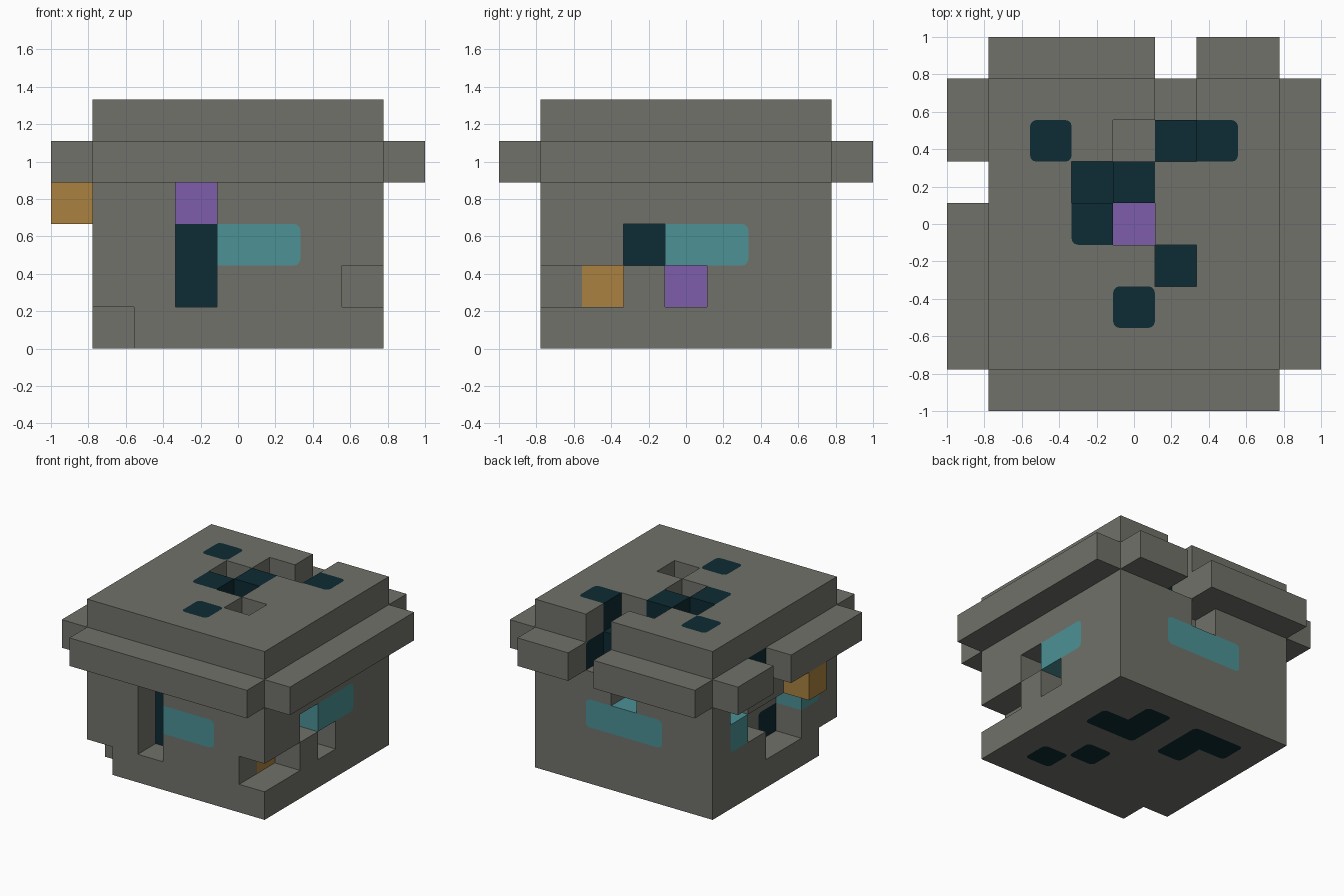
import bpy
import bmesh
import math
from itertools import product
from mathutils import Vector

if "Cube" in bpy.data.objects:
    bpy.data.objects.remove(bpy.data.objects["Cube"], do_unlink=True)

UNIT = 2 / 9
ROUND = 0.15   # corner radius of inlaid patches, in blocks


def material(name, colour):
    mat = bpy.data.materials.new(name)
    mat.use_nodes = True
    rgba = (*colour, 1)
    mat.diffuse_color = rgba
    mat.node_tree.nodes["Principled BSDF"].inputs["Base Color"].default_value = rgba
    return mat


MATS = [material("stone grey", (0.165, 0.165, 0.145)),
        material("deep teal", (0.004, 0.024, 0.033)),
        material("glass cyan", (0.072, 0.285, 0.3)),
        material("crystal purple", (0.205, 0.11, 0.41)),
        material("amber", (0.4, 0.22, 0.05))]
STONE, TEAL, CYAN, PURPLE, AMBER = range(5)

# Solid body, overhanging rim and one hanging block, all on a block grid
body = set(product(range(-3, 4), range(-3, 4), range(6)))
rim = {(s * 4, i, 4) for s in (-1, 1) for i in range(-3, 4)}
rim |= {(i, s * 4, 4) for s in (-1, 1) for i in range(-3, 4)}
rim -= {(-4, 1, 4), (1, 4, 4)}
hanging_block = {(-4, -1, 3)}
colour = {(-4, -1, 3): AMBER}


def paint(col, *cells):
    colour.update({c: col for c in cells})


# Glass bands around the four walls
for i in (-1, 0, 1):
    paint(CYAN, (i, -3, 2), (i, 3, 2), (3, i, 2))
for i in range(-2, 3):
    paint(CYAN, (-3, i, 2))

# Teal inlays on the roof and underside
for x, y in ((-2, 2), (2, 2), (0, 1), (-1, 0), (0, -2)):
    paint(TEAL, (x, y, 5))
for x, y in ((2, -2), (1, -1), (2, 1), (1, 1), (1, 2), (-1, 1), (-1, 2), (-2, 2)):
    paint(TEAL, (x, y, 0))

# Coloured blocks at the back of the openings
paint(TEAL, (-1, 1, 4), (1, -1, 4), (1, 2, 4), (2, 3, 4), (2, 2, 4), (-3, 1, 4),
      (-1, -2, 1), (-1, -2, 2), (2, -1, 2), (-2, -1, 1))
paint(PURPLE, (0, 0, 4), (-1, -2, 3), (2, 0, 1))
paint(AMBER, (2, -2, 1))

# Openings: roof, front, +x wall, back, -x wall, bottom corner
body -= {(-1, 1, 5), (0, 0, 5), (1, -1, 5), (0, 2, 5), (1, 2, 5), (1, 3, 5), (1, 3, 4)}
body -= {(-1, -3, z) for z in (1, 2, 3)}
body -= {(3, -3, 1), (3, -2, 1), (3, -1, 2), (3, 0, 1)}
body -= {(0, 3, 3), (-3, -3, 0)}
body -= {(-3, 2, 3), (-3, 1, 2), (-3, 0, 2), (-3, -1, 2), (-3, 0, 1), (-3, -1, 1)}

solid = body | rim | hanging_block


def step(cell, *dirs):
    return tuple(int(v) for v in sum((Vector(d) for d in dirs), Vector(cell)))


def is_patch_corner(cell, n, a, b):
    """A patch corner is rounded when both neighbours are flush and another colour."""
    col = colour.get(cell, STONE)
    return col != STONE and all(
        step(cell, d) in solid and step(cell, d, n) not in solid
        and colour.get(step(cell, d), STONE) != col for d in (a, b))


def add_face(bm, points, col):
    face = bm.faces.new([bm.verts.new(p * UNIT) for p in points])
    face.material_index = col


def build(name, cells):
    bm = bmesh.new()
    for cell in sorted(cells):
        centre = Vector(cell) + Vector((0, 0, 0.5))
        col = colour.get(cell, STONE)
        for axis, sign in product(range(3), (-1, 1)):
            n, u = Vector((0, 0, 0)), Vector((0, 0, 0))
            n[axis] = sign
            u[(axis + 1) % 3] = 1
            v = n.cross(u)
            if step(cell, n) in solid:
                continue
            mid = centre + n / 2
            outline = []
            for a, b in ((u, v), (v, -u), (-u, -v), (-v, u)):
                tip = mid + (a + b) / 2
                if not is_patch_corner(cell, n, a, b):
                    outline.append(tip)
                    continue
                pivot = tip - (a + b) * ROUND
                arc = [pivot + (a * math.cos(t) + b * math.sin(t)) * ROUND
                       for t in (k * math.pi / 6 for k in range(4))]
                outline += arc
                add_face(bm, [tip] + arc[::-1], STONE)
            add_face(bm, outline, col)
    bmesh.ops.remove_doubles(bm, verts=bm.verts, dist=0.0005)
    mesh = bpy.data.meshes.new(name)
    bm.to_mesh(mesh)
    bm.free()
    for mat in MATS:
        mesh.materials.append(mat)
    obj = bpy.data.objects.new(name, mesh)
    bpy.context.scene.collection.objects.link(obj)


build("block_body", body)
build("overhanging_rim", rim)
build("hanging_block", hanging_block)
